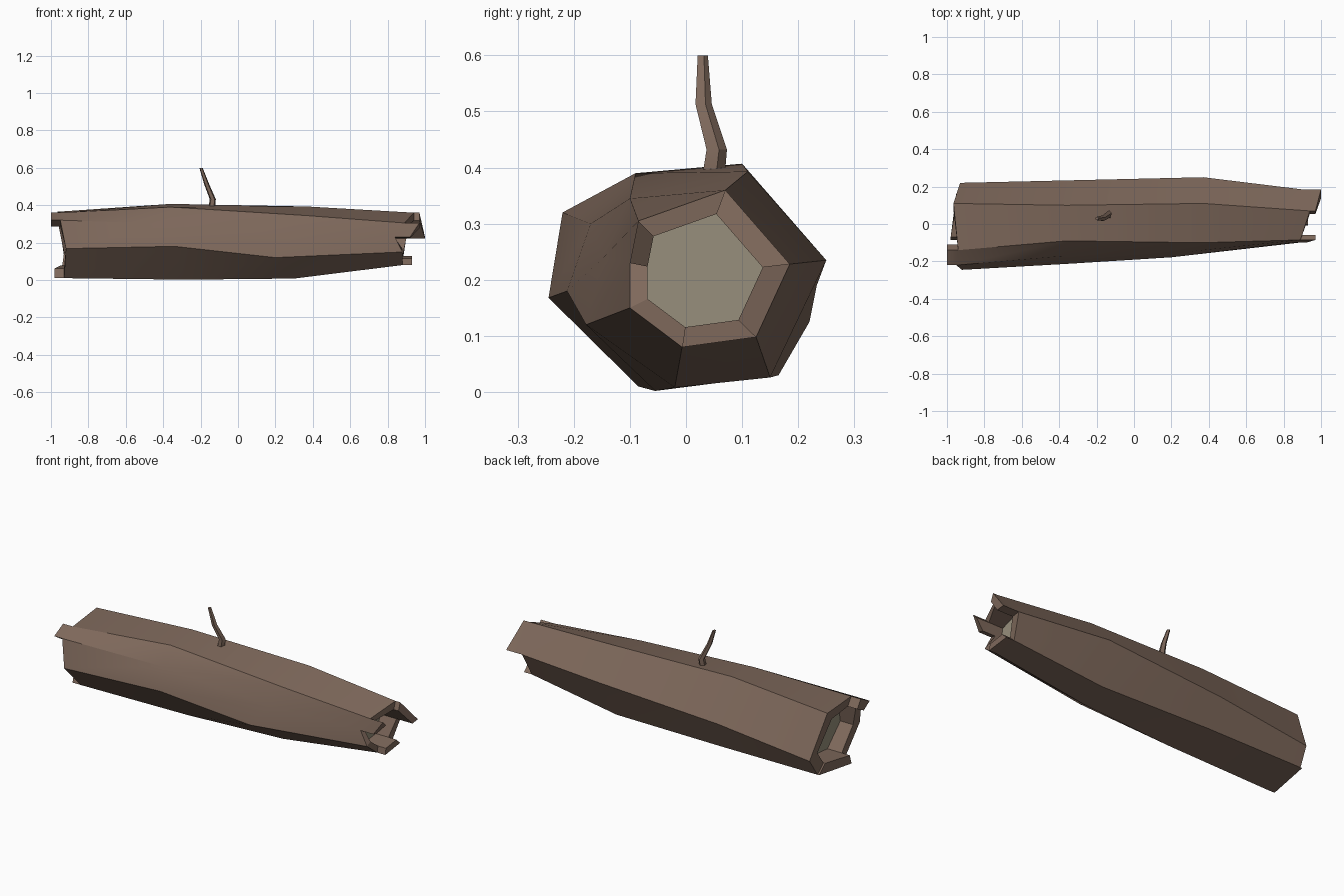
import bpy, bmesh, math
from mathutils import Vector

if "Cube" in bpy.data.objects:
    bpy.data.objects.remove(bpy.data.objects["Cube"])


def material(name, rgb):
    m = bpy.data.materials.new(name)
    m.diffuse_color = (*rgb, 1)
    m.use_nodes = True
    m.node_tree.nodes["Principled BSDF"].inputs["Base Color"].default_value = m.diffuse_color
    return m


bark = material("bark", (0.21, 0.14, 0.105))
heart = material("heartwood", (0.31, 0.275, 0.20))


def finish(bm, name, mat):
    bmesh.ops.recalc_face_normals(bm, faces=bm.faces)
    me = bpy.data.meshes.new(name)
    bm.to_mesh(me)
    bm.free()
    me.materials.append(mat)
    ob = bpy.data.objects.new(name, me)
    bpy.context.collection.objects.link(ob)
    bpy.ops.object.select_all(action='DESELECT')
    ob.select_set(True)
    bpy.context.view_layer.objects.active = ob
    bpy.ops.object.shade_smooth_by_angle(angle=math.radians(25))
    return ob


def ring(bm, pts):
    return [bm.verts.new(p) for p in pts]


def bridge(bm, a, b):
    n = len(a)
    return [bm.faces.new((a[i], a[(i + 1) % n], b[(i + 1) % n], b[i])) for i in range(n)]


# Seven-sided trunk sections, from the left end to the right end
sections = [
    [(-.94, -.14, .36), (-.965, .11, .365), (-.93, .22, .125), (-.94, .163, .03),
     (-.93, -.085, .01), (-.92, -.245, .168), (-.95, -.22, .32)],
    [(-.36, -.09, .39), (-.36, .10, .407), (-.36, .233, .19), (-.34, .165, .03),
     (-.28, -.055, .002), (-.34, -.212, .18), (-.36, -.17, .30)],
    [(.36, -.10, .345), (.37, .11, .393), (.37, .25, .235), (.33, .15, .026),
     (.30, -.02, .008), (.20, -.178, .12), (.30, -.147, .24)],
    [(.89, -.085, .305), (.94, .07, .36), (.90, .185, .228), (.88, .125, .098),
     (.88, -.007, .08), (.88, -.10, .15), (.84, -.10, .23)],
]


def inset(pts, factor, x=None):
    """Shrink a section about its centre, optionally flattening it at x."""
    c = sum((Vector(p) for p in pts), Vector()) / len(pts)
    return [(p[0] if x is None else x,
             c.y + (p[1] - c.y) * factor, c.z + (p[2] - c.z) * factor) for p in pts]


# Trunk: outer bark
bm = bmesh.new()
rings = [ring(bm, s) for s in sections]
for a, b in zip(rings, rings[1:]):
    bridge(bm, a, b)

# Rims, recessed hollows and broken teeth (rim segment -> x at its two corners)
ends = [
    (0, -.84, {6: (-1.0, -1.0), 3: (-.95, -.98)}),
    (3, .80, {1: (.97, 1.0), 3: (.93, .93), 6: (.92, .97)}),
]
caps = []
for k, depth, teeth in ends:
    inner = ring(bm, inset(sections[k], .72))
    floor_pts = inset(sections[k], .72, depth)
    rim = bridge(bm, rings[k], inner)
    bridge(bm, inner, ring(bm, floor_pts))
    caps.append(floor_pts)
    for i, (xa, xb) in teeth.items():
        base = list(rim[i].verts)
        bm.faces.remove(rim[i])
        tip = ring(bm, [(x, v.co.y, v.co.z) for v, x in zip(base, (xa, xb, xb, xa))])
        bridge(bm, base, tip)
        bm.faces.new(tip)
finish(bm, "log_trunk", bark)

# Pale wood discs inside the hollow ends
for pts, name, want in zip(caps, ("left_heartwood", "right_heartwood"), (-1, 1)):
    bm = bmesh.new()
    bm.faces.new(ring(bm, pts))
    ob = finish(bm, name, heart)
    if ob.data.polygons[0].normal.x * want < 0:
        ob.data.flip_normals()

# Bent twig: centre and half widths of each section
bm = bmesh.new()
twig = [(-.14, .047, .385, .019, .022), (-.135, .053, .432, .017, .020),
        (-.168, .030, .513, .014, .016), (-.198, .029, .60, .009, .010)]
rs = [ring(bm, [(x + rx * math.cos(a), y + ry * math.sin(a), z)
                for a in (math.tau * i / 5 + .3 for i in range(5))])
      for x, y, z, rx, ry in twig]
for a, b in zip(rs, rs[1:]):
    bridge(bm, a, b)
bm.faces.new(rs[-1])
finish(bm, "twig", bark)
